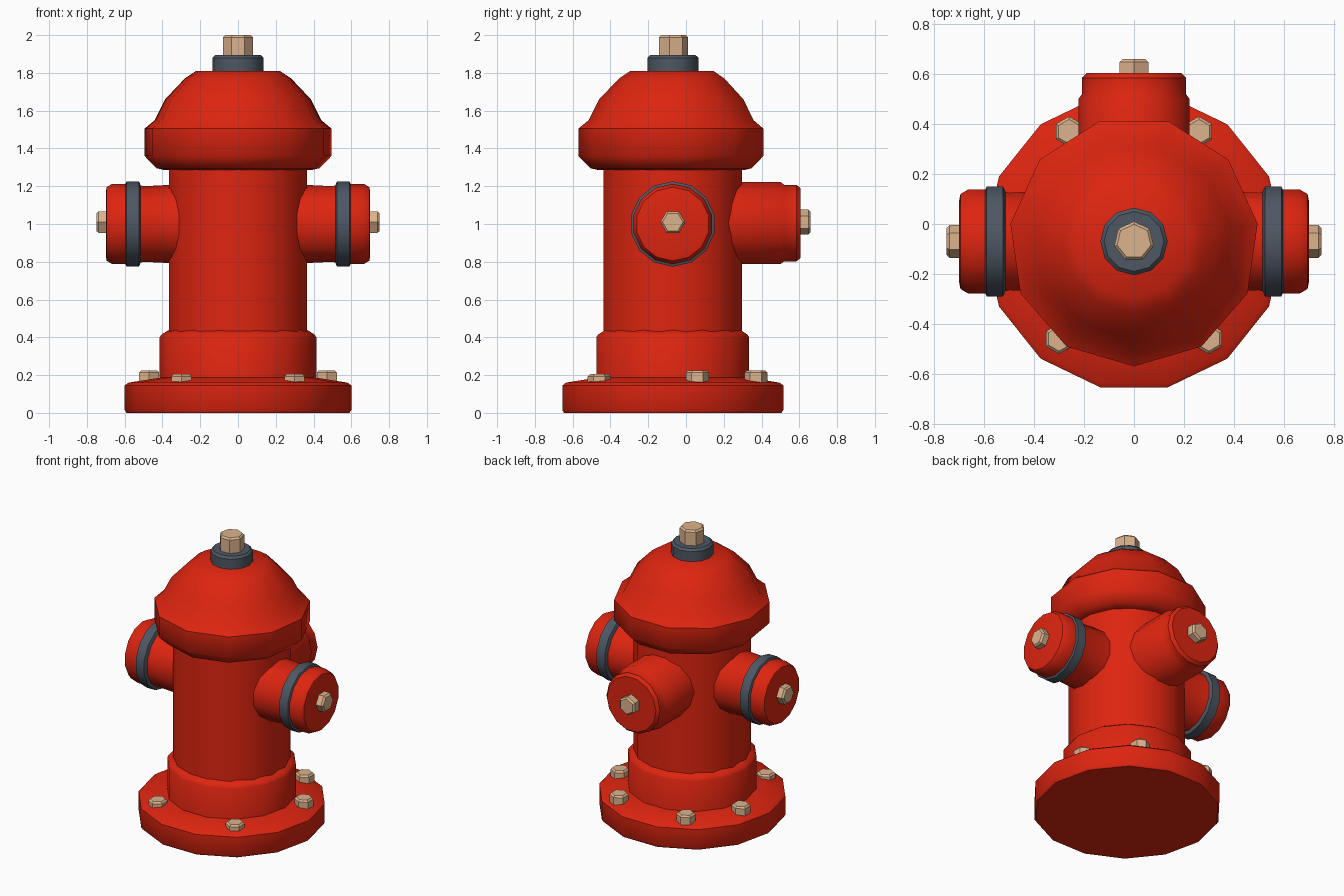
import bpy, bmesh, math
from mathutils import Matrix, Vector

if "Cube" in bpy.data.objects:
    bpy.data.objects.remove(bpy.data.objects["Cube"])

CY = -0.07  # y of the hydrant's main axis


def material(name, rgb):
    m = bpy.data.materials.new(name)
    m.diffuse_color = (*rgb, 1)
    m.use_nodes = True
    m.node_tree.nodes["Principled BSDF"].inputs["Base Color"].default_value = m.diffuse_color
    return m


RED = material("hydrant_red", (0.73, 0.018, 0.005))
GREY = material("slate_grey", (0.075, 0.095, 0.125))
TAN = material("tan_brass", (0.72, 0.45, 0.27))


def lathe(name, profile, sides, mat, origin, axis=(0, 0, 1), phase=0.0, angle=40):
    """Closed solid of revolution; profile is (radius, height) along axis."""
    bm = bmesh.new()
    rings = []
    for r, h in profile:
        rings.append([bm.verts.new((r * math.cos(phase + 2 * math.pi * i / sides),
                                    r * math.sin(phase + 2 * math.pi * i / sides), h))
                      for i in range(sides)])
    for a, b in zip(rings, rings[1:]):
        for i in range(sides):
            j = (i + 1) % sides
            bm.faces.new((a[i], a[j], b[j], b[i]))
    bm.faces.new(rings[0][::-1])
    bm.faces.new(rings[-1])
    rot = Vector((0, 0, 1)).rotation_difference(Vector(axis)).to_matrix().to_4x4()
    bm.transform(Matrix.Translation(origin) @ rot)
    bmesh.ops.recalc_face_normals(bm, faces=bm.faces)
    me = bpy.data.meshes.new(name)
    bm.to_mesh(me)
    bm.free()
    me.materials.append(mat)
    ob = bpy.data.objects.new(name, me)
    bpy.context.collection.objects.link(ob)
    bpy.ops.object.select_all(action='DESELECT')
    ob.select_set(True)
    bpy.context.view_layer.objects.active = ob
    bpy.ops.object.shade_smooth_by_angle(angle=math.radians(angle))
    return ob


def bolt(name, r, h0, h1, origin, axis=(0, 0, 1), sides=6, phase=math.pi / 6):
    b = 0.012
    return lathe(name, [(r, h0), (r, h1 - b), (r - b, h1)], sides, TAN,
                 origin, axis, phase, 35)


base_c = (0, CY, 0)

# Base flange, foot sleeve and barrel
lathe("base_flange", [(0.59, 0), (0.60, 0.015), (0.60, 0.145), (0.58, 0.16), (0.39, 0.19)],
      14, RED, base_c)
lathe("foot_sleeve", [(0.415, 0.10), (0.415, 0.40), (0.405, 0.415), (0.365, 0.44)],
      14, RED, base_c)
lathe("barrel", [(0.373, 0.15), (0.373, 1.35)], 16, RED, base_c, phase=math.pi / 16)

# Bonnet with rim, vertex facing the front
lathe("bonnet", [(0.39, 1.285), (0.435, 1.295), (0.50, 1.36), (0.50, 1.505), (0.445, 1.55),
                 (0.39, 1.66), (0.285, 1.77), (0.225, 1.81)],
      11, RED, base_c, phase=-math.pi / 2, angle=48)

# Top collar and operating nut
lathe("top_collar", [(0.135, 1.78), (0.135, 1.88), (0.12, 1.895)], 12, GREY, base_c)
bolt("operating_nut", 0.081, 1.85, 2.0, base_c, sides=7, phase=math.pi / 2)

# Side outlets, mirrored left and right
for side, s in (("right", 1), ("left", -1)):
    c, ax = (0, CY, 1.0), (s, 0, 0)
    lathe(side + "_outlet", [(0.21, 0.2), (0.21, 0.30), (0.20, 0.50), (0.213, 0.54), (0.213, 0.665),
                             (0.195, 0.695), (0.17, 0.70)], 14, RED, c, ax)
    lathe(side + "_outlet_ring", [(0.205, 0.515), (0.226, 0.525), (0.226, 0.59), (0.205, 0.60)],
          14, GREY, c, ax)
    bolt(side + "_outlet_nut", 0.066, 0.66, 0.75, (0, CY, 1.01), ax)

# Large rear outlet
lathe("rear_outlet", [(0.223, 0.05), (0.223, 0.50), (0.208, 0.52), (0.208, 0.585), (0.19, 0.605)],
      14, RED, (0, 0, 1.005), (0, 1, 0))
bolt("rear_outlet_nut", 0.066, 0.57, 0.66, (0, 0, 1.01), (0, 1, 0))

# Flange bolts, mirrored pairs
for i, (x, y, top) in enumerate(((0.30, -0.46, 0.205), (0.47, 0.06, 0.225), (0.26, 0.37, 0.225))):
    for side, s in (("right", 1), ("left", -1)):
        bolt(f"flange_bolt_{side}_{i + 1}", 0.061, 0.13, top, (s * x, y, 0))
